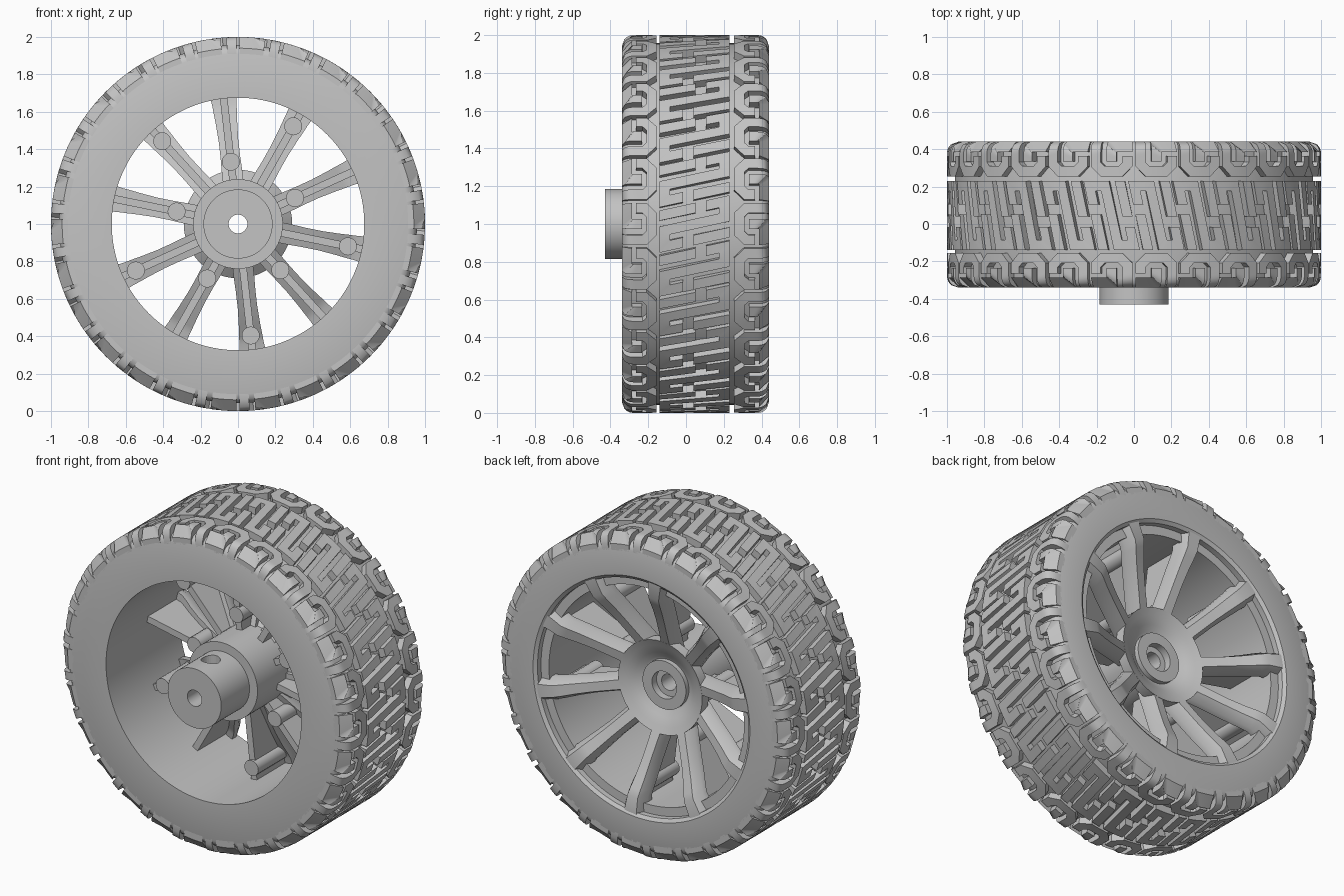
import bpy, bmesh, math
from mathutils import Vector

old = bpy.data.objects.get("Cube")
if old:
    bpy.data.objects.remove(old, do_unlink=True)

grey = bpy.data.materials.new("plain_grey")
grey.use_nodes = True
grey.diffuse_color = (0.55, 0.55, 0.55, 1)
grey.node_tree.nodes["Principled BSDF"].inputs["Base Color"].default_value = (0.55, 0.55, 0.55, 1)

AXLE = 1.0            # height of the wheel axis
SPOKES = 10
BLOCKS = 26           # tread blocks round the tyre
PITCH = math.tau / BLOCKS
MID = 0.05            # middle of the tyre width
HALF = 0.39           # half of the tyre width


def polar(r, angle, y):
    return Vector((r * math.cos(angle), y, AXLE + r * math.sin(angle)))


def finish(name, bm, smooth=True):
    bmesh.ops.recalc_face_normals(bm, faces=bm.faces)
    mesh = bpy.data.meshes.new(name)
    bm.to_mesh(mesh)
    bm.free()
    mesh.materials.append(grey)
    ob = bpy.data.objects.new(name, mesh)
    bpy.context.collection.objects.link(ob)
    if smooth:
        bpy.ops.object.select_all(action='DESELECT')
        ob.select_set(True)
        bpy.context.view_layer.objects.active = ob
        bpy.ops.object.shade_smooth_by_angle(angle=math.radians(32))
    return ob


def skin(bm, rings, closed=False):
    """Join equal rings of points into a tube, with end caps if open."""
    rows = [[bm.verts.new(p) for p in ring] for ring in rings]
    n = len(rows[0])
    for i in range(len(rows) - (0 if closed else 1)):
        a, b = rows[i], rows[(i + 1) % len(rows)]
        for j in range(n):
            bm.faces.new((a[j], a[(j + 1) % n], b[(j + 1) % n], b[j]))
    if not closed:
        bm.faces.new(rows[0])
        bm.faces.new(rows[-1])


def lathe(name, profile, steps=128):
    bm = bmesh.new()
    skin(bm, [[polar(r, math.tau * k / steps, y) for r, y in profile]
              for k in range(steps)], closed=True)
    return finish(name, bm)


# Tyre body with the rim barrel
lathe("tyre_and_rim", [
    (0.675, -0.34), (0.91, -0.34), (0.935, -0.332), (0.95, -0.315), (0.957, -0.29),
    (0.957, 0.39), (0.95, 0.415), (0.935, 0.432), (0.91, 0.44),
    (0.75, 0.44), (0.73, 0.425), (0.73, 0.39), (0.675, 0.39)])


# Tread: raised ribbons bent round the tyre
def tread_top(y):
    over = max(0.0, abs(y - MID) - (HALF - 0.06))
    return 0.94 + math.sqrt(max(0.0, 0.06 ** 2 - over ** 2))


def ribbon(path, width):
    """Mitred left and right edges of a path, resampled in short steps."""
    pts = [Vector(p) for p in path]
    pairs = []
    for i, p in enumerate(pts):
        before = (p - pts[i - 1]).normalized() if i else None
        after = (pts[i + 1] - p).normalized() if i < len(pts) - 1 else None
        d0, d1 = before or after, after or before
        n0, n1 = Vector((-d0.y, d0.x)), Vector((-d1.y, d1.x))
        mitre = (n0 + n1).normalized()
        off = mitre * (width / 2 / mitre.dot(n0))
        pairs.append((p + off, p - off))
    out = [pairs[0]]
    for (a, b), (c, d) in zip(pairs, pairs[1:]):
        n = max(1, math.ceil(max((c - a).length, (d - b).length) / 0.016))
        out += [(a.lerp(c, k / n), b.lerp(d, k / n)) for k in range(1, n + 1)]
    return out


def tread_ring(name, paths, place, width=0.054):
    bm = bmesh.new()
    for path in paths:
        edges = ribbon(path, width)
        for k in range(BLOCKS):
            rings = []
            for pair in edges:
                (ua, ya), (ub, yb) = [place(*p) for p in pair]
                ua, ub = ua + k * PITCH, ub + k * PITCH
                rings.append([polar(0.9, ua, ya), polar(tread_top(ya), ua, ya),
                              polar(tread_top(yb), ub, yb), polar(0.9, ub, yb)])
            skin(bm, rings)
    finish(name, bm)


def turned(path):
    return [(-u, -w) for u, w in path]


hook = [(0.085, 0.06), (0.085, 0.158), (0, 0.158)]
bar = [(-0.085, 0.185), (-0.085, -0.005)]
tread_ring("centre_tread", [hook + turned(hook)[::-1], bar, turned(bar)],
           lambda u, w: (u + 0.22 * w, MID - 0.005 + w))

shoulder = [
    [(0.085, 0.186), (0.085, 0.065), (0.048, 0.028), (-0.048, 0.028), (-0.085, 0.065), (-0.085, 0.11)],
    [(0, 0.08), (0, 0.159), (-0.112, 0.159)]]
tread_ring("back_shoulder_tread", shoulder, lambda u, s: (u, 0.254 + s))
tread_ring("front_shoulder_tread", shoulder, lambda u, s: (-u, -0.154 - s))

# Hub: boss, collar and flared seat with a bored cap
hub = lathe("hub", [
    (0.05, -0.43), (0.185, -0.43), (0.185, -0.15), (0.24, -0.15), (0.24, 0.15),
    (0.29, 0.19), (0.29, 0.255), (0.25, 0.237), (0.2, 0.215), (0.165, 0.19),
    (0.15, 0.185), (0.15, 0.215), (0.085, 0.215), (0.085, 0.17), (0.05, 0.17)], 64)

# Set screw hole in the boss
bpy.ops.mesh.primitive_cylinder_add(vertices=32, radius=0.055, depth=0.3,
                                    location=(0, -0.27, AXLE + 0.16))
cutter = bpy.context.object
cutter.name = "screw_hole_cutter"
cutter.hide_render = True
cut = hub.modifiers.new("screw_hole", 'BOOLEAN')
cut.operation = 'DIFFERENCE'
cut.solver = 'EXACT'
cut.object = cutter
bpy.context.view_layer.objects.active = hub
bpy.ops.object.modifier_apply(modifier=cut.name)
bpy.data.objects.remove(cutter, do_unlink=True)

# Spokes: (radius, face height, width) stations from hub to rim
stations = [(0.2, 0.215, 0.11), (0.28, 0.25, 0.11), (0.36, 0.285, 0.105), (0.45, 0.325, 0.105),
            (0.54, 0.37, 0.115), (0.6, 0.405, 0.125), (0.64, 0.425, 0.13), (0.742, 0.432, 0.155)]
spoke_angles = [math.radians(-11.5) + math.tau * k / SPOKES for k in range(SPOKES)]


def across(r, angle, t, y):
    """Point at radius r along a spoke, t to its side."""
    return polar(r, angle, y) + Vector((-math.sin(angle), 0, math.cos(angle))) * t


bm = bmesh.new()
for a in spoke_angles:
    skin(bm, [[across(r, a, t * w, y - d) for t, d in
               ((-0.5, 0.06), (-0.27, 0), (0.27, 0), (0.5, 0.06), (0.5, 0.1), (-0.5, 0.1))]
              for r, y, w in stations])
finish("spokes", bm)

# Stiffening ribs behind the spokes
bm = bmesh.new()
for a in spoke_angles:
    skin(bm, [[across(r, a, t, y) for t, y in
               ((-0.02, 0.05), (0.02, 0.05), (0.02, top), (-0.02, top))]
              for r, top in ((0.2, 0.16), (0.45, 0.25), (0.685, 0.35))])
finish("spoke_ribs", bm, smooth=False)

# Round pillars on the ribs, alternately near the rim and near the hub
bm = bmesh.new()
for k, a in enumerate(spoke_angles):
    r, top = ((0.6, 0.33), (0.335, 0.2))[k % 2]
    centre = polar(r, a, 0)
    skin(bm, [[centre + Vector((0.048 * math.cos(q), y, 0.048 * math.sin(q)))
               for q in (math.tau * i / 20 for i in range(20))] for y in (0.035, top)])
finish("rib_pillars", bm)
